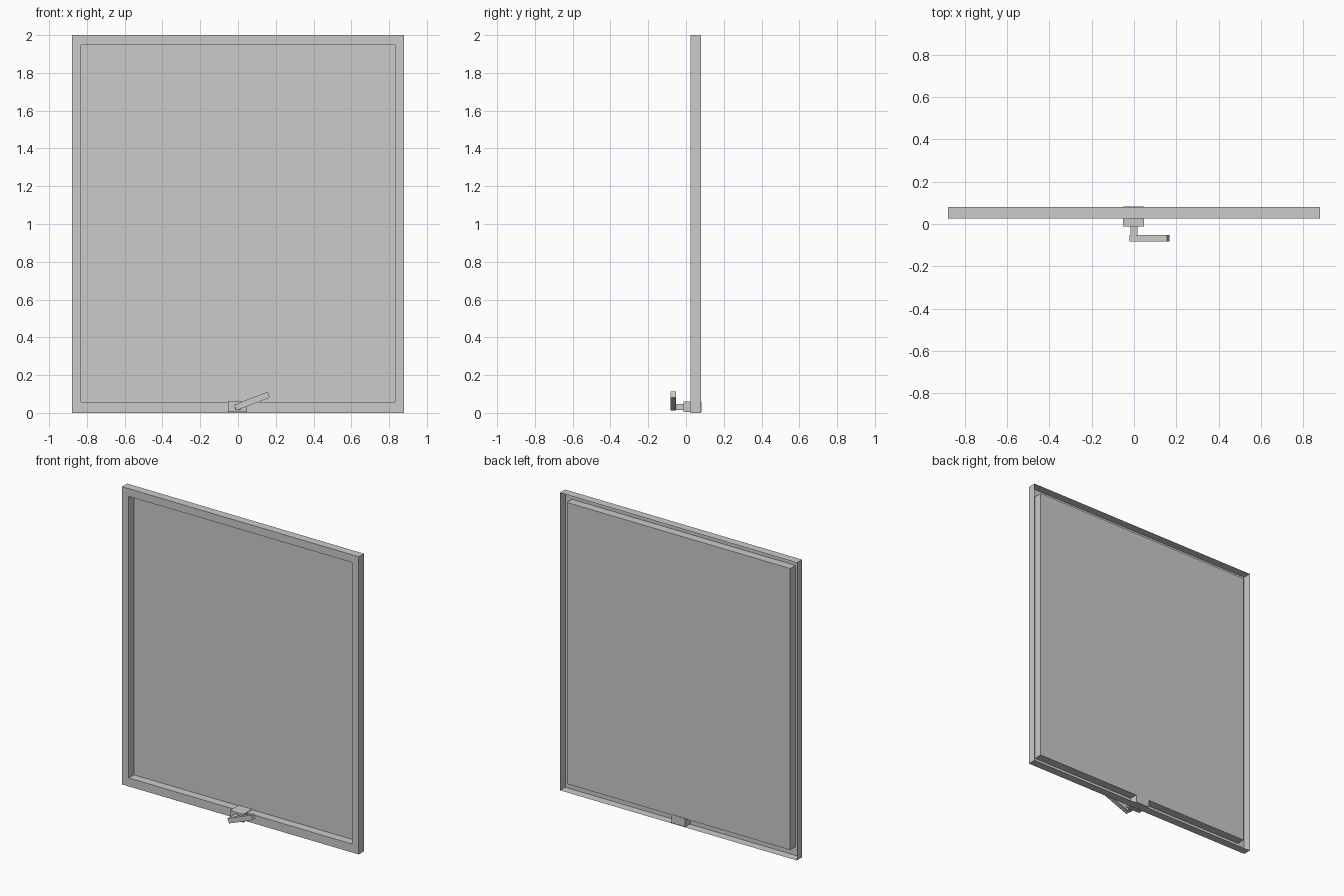
import bpy, bmesh, math

if "Cube" in bpy.data.objects:
    bpy.data.objects.remove(bpy.data.objects["Cube"])

W, H = 0.88, 2.0              # outer half width, height
IW, Z0, Z1 = 0.83, 0.057, 1.948   # opening half width, bottom, top
YF, YB = 0.025, 0.08          # front and back of the frame


def ring(bm, hw, lo, hi, y):
    return [bm.verts.new(p) for p in
            ((-hw, y, lo), (hw, y, lo), (hw, y, hi), (-hw, y, hi))]


def finish(name, bm):
    me = bpy.data.meshes.new(name)
    bm.to_mesh(me)
    bm.free()
    ob = bpy.data.objects.new(name, me)
    bpy.context.collection.objects.link(ob)
    return ob


def box(name, center, size, angle=0.0):
    bm = bmesh.new()
    bmesh.ops.create_cube(bm, size=1)
    bmesh.ops.scale(bm, vec=size, verts=bm.verts)
    ob = finish(name, bm)
    ob.location = center
    ob.rotation_euler = (0, -angle, 0)
    return ob


# Window frame: sheet shell, hollow at the back (outer wall, front flange, reveal)
bm = bmesh.new()
rings = [ring(bm, W, 0, H, YB), ring(bm, W, 0, H, YF),
         ring(bm, IW, Z0, Z1, YF), ring(bm, IW, Z0, Z1, YB)]
for a, b in zip(rings, rings[1:]):
    for i in range(4):
        j = (i + 1) % 4
        bm.faces.new((a[i], a[j], b[j], b[i]))
finish("window_frame", bm)

# Pane at the back of the reveal
bm = bmesh.new()
bm.faces.new(ring(bm, IW, Z0, Z1, YB))
finish("window_pane", bm)

# Latch: housing, spindle and tilted lever
box("latch_housing", (-0.002, 0.0355, 0.033), (0.1, 0.095, 0.056))
box("latch_spindle", (0, -0.034, 0.032), (0.032, 0.046, 0.031))
box("latch_lever", (0.074, -0.068, 0.062), (0.19, 0.03, 0.033), math.radians(21.5))
